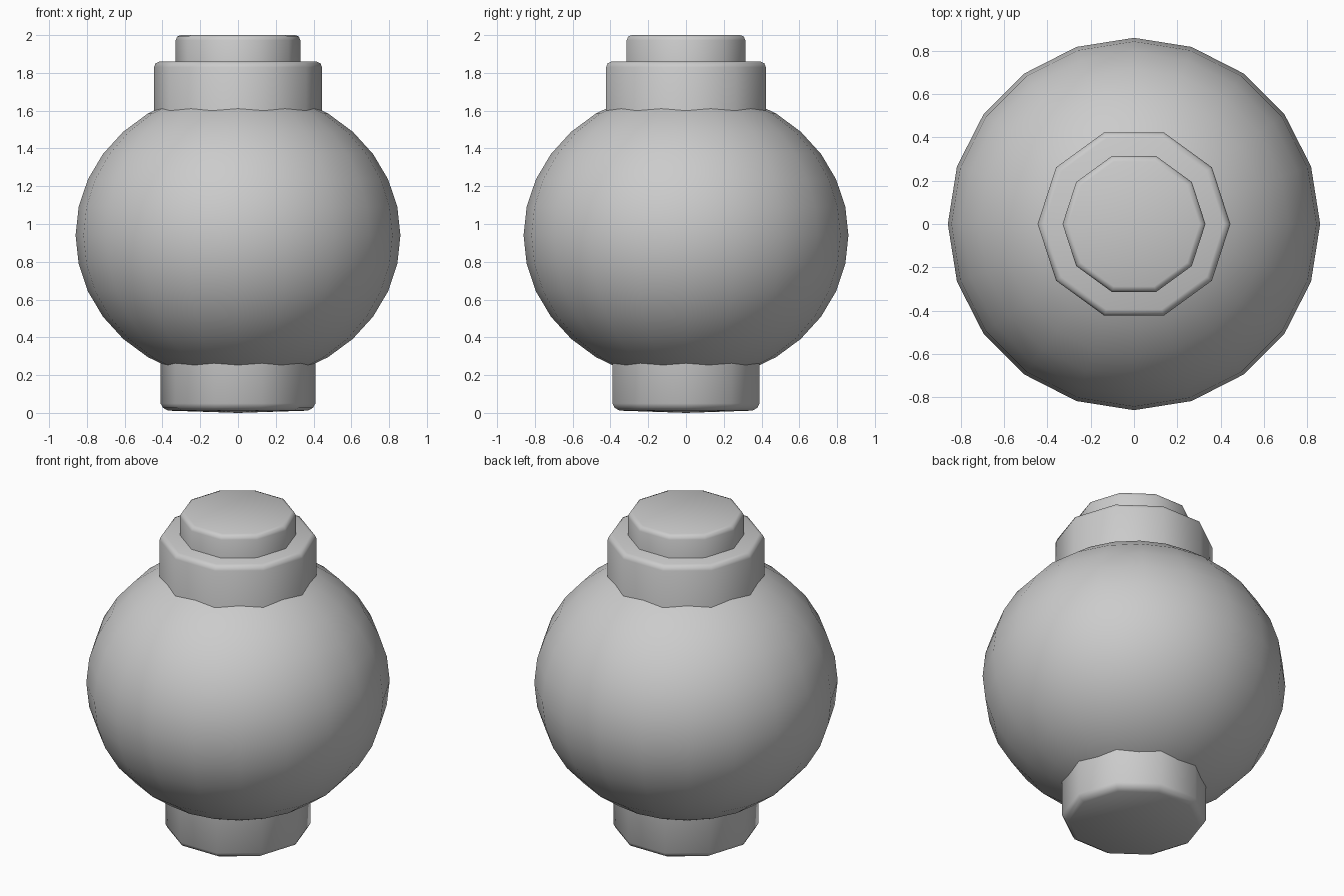
import bpy, bmesh, math

if "Cube" in bpy.data.objects:
    bpy.data.objects.remove(bpy.data.objects["Cube"])


def finish(name, bm, angle=60):
    bmesh.ops.recalc_face_normals(bm, faces=bm.faces)
    mesh = bpy.data.meshes.new(name)
    bm.to_mesh(mesh)
    bm.free()
    ob = bpy.data.objects.new(name, mesh)
    bpy.context.collection.objects.link(ob)
    bpy.ops.object.select_all(action='DESELECT')
    ob.select_set(True)
    bpy.context.view_layer.objects.active = ob
    bpy.ops.object.shade_smooth_by_angle(angle=math.radians(angle))
    return ob


def lathe(name, profile, sides=10):
    """Spin (radius, z) points into a closed solid with few sides."""
    bm = bmesh.new()
    rings = []
    for r, z in profile:
        if r == 0:
            rings.append([bm.verts.new((0, 0, z))] * sides)
        else:
            rings.append([bm.verts.new((r * math.cos(math.tau * i / sides),
                                        r * math.sin(math.tau * i / sides), z))
                          for i in range(sides)])
    for a, b in zip(rings, rings[1:]):
        for i in range(sides):
            j = (i + 1) % sides
            bm.faces.new(list(dict.fromkeys((a[i], a[j], b[j], b[i]))))
    for ring in (rings[0], rings[-1]):
        if ring[0] is not ring[1]:
            bm.faces.new(ring)
    return finish(name, bm)


# Round body: slightly flattened ball
bm = bmesh.new()
bmesh.ops.create_uvsphere(bm, u_segments=20, v_segments=16, radius=0.86)
bmesh.ops.scale(bm, vec=(1, 1, 0.775 / 0.86), verts=bm.verts)
bmesh.ops.translate(bm, vec=(0, 0, 0.94), verts=bm.verts)
finish("round_body", bm)

# Foot with chamfered, very slightly bulging underside
lathe("foot", [(0, 0.0), (0.37, 0.012), (0.397, 0.027), (0.41, 0.05), (0.41, 0.4)])

# Neck collar
lathe("collar", [(0.445, 1.4), (0.445, 1.83), (0.436, 1.851), (0.415, 1.86)])

# Top cap
lathe("cap", [(0.33, 1.8), (0.33, 1.973), (0.322, 1.992), (0.303, 2.0)])
